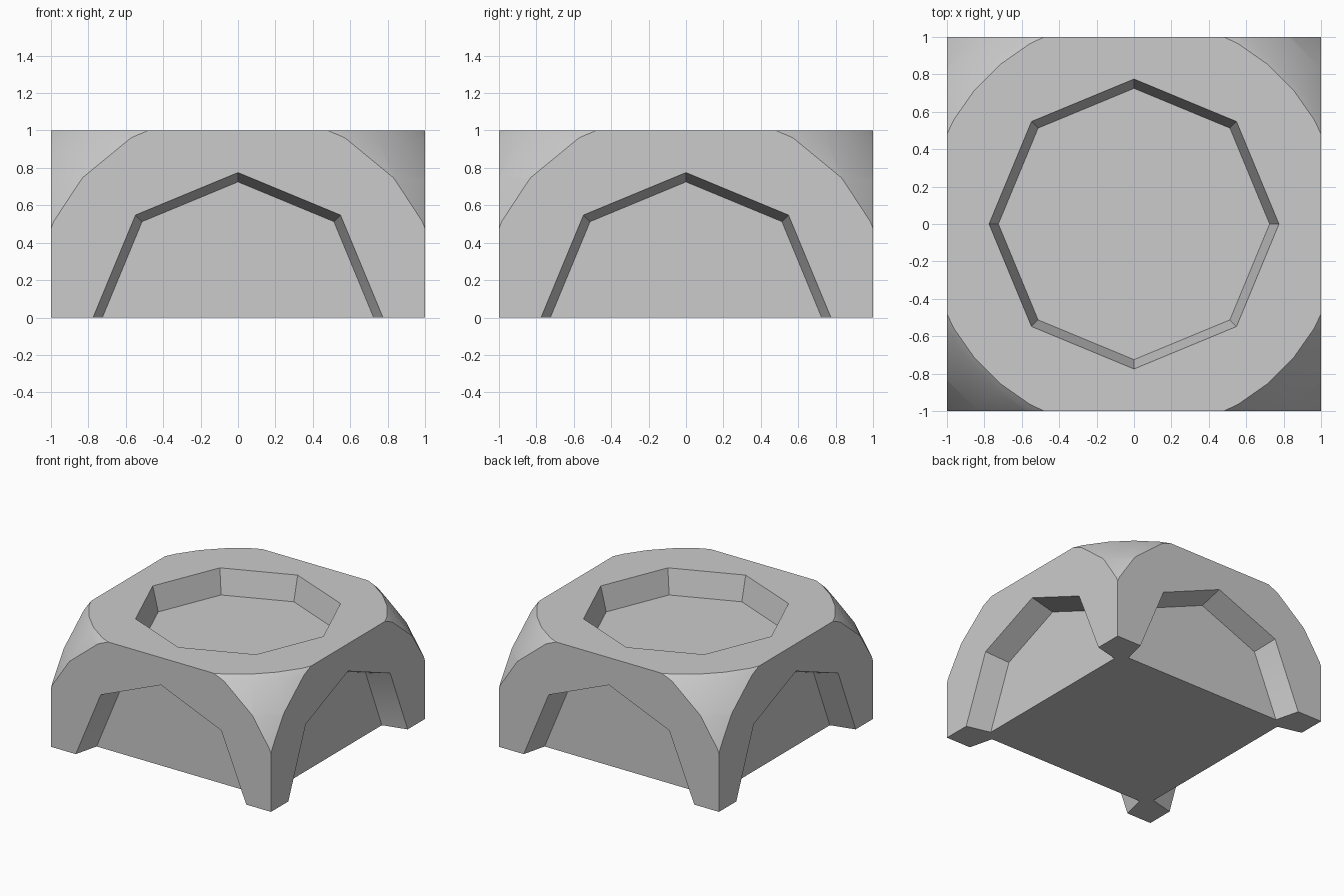
import bpy
import bmesh
from math import radians
from mathutils import Matrix

if "Cube" in bpy.data.objects:
    bpy.data.objects.remove(bpy.data.objects["Cube"], do_unlink=True)

SPHERE_RADIUS = 1.5
RECESS_DEPTH = 0.2
FLOOR_RADIUS = 0.725
RIM_RADIUS = 0.775

grey = bpy.data.materials.new("plain grey")
grey.use_nodes = True
colour = (0.6, 0.6, 0.6, 1)
grey.diffuse_color = colour
grey.node_tree.nodes["Principled BSDF"].inputs["Base Color"].default_value = colour


def make_object(name, bm):
    mesh = bpy.data.meshes.new(name)
    bm.to_mesh(mesh)
    bm.free()
    mesh.materials.append(grey)
    obj = bpy.data.objects.new(name, mesh)
    bpy.context.collection.objects.link(obj)
    return obj


def apply_boolean(target, cutter, operation):
    cutter.hide_render = True
    mod = target.modifiers.new(cutter.name, "BOOLEAN")
    mod.operation = operation
    mod.solver = "EXACT"
    mod.object = cutter
    bpy.context.view_layer.objects.active = target
    bpy.ops.object.modifier_apply(modifier=mod.name)
    bpy.data.objects.remove(cutter, do_unlink=True)


# Half-height block standing on the ground
bm = bmesh.new()
bmesh.ops.create_cube(bm, size=2)
for v in bm.verts:
    v.co.z = max(v.co.z, 0)
body = make_object("recessed_block", bm)

# Round the upper corners with a sphere
bm = bmesh.new()
bmesh.ops.create_uvsphere(bm, u_segments=36, v_segments=18, radius=SPHERE_RADIUS)
apply_boolean(body, make_object("corner_rounder", bm), "INTERSECT")

# Tapered octagonal recess in the top and in each side
tilts = [Matrix.Identity(4)]
for quarter in range(4):
    tilts.append(Matrix.Rotation(radians(90 * quarter), 4, "Z")
                 @ Matrix.Rotation(radians(90), 4, "X"))
for tilt in tilts:
    bm = bmesh.new()
    bmesh.ops.create_cone(
        bm, cap_ends=True, segments=8, radius1=FLOOR_RADIUS,
        radius2=2 * RIM_RADIUS - FLOOR_RADIUS, depth=2 * RECESS_DEPTH,
        matrix=tilt @ Matrix.Translation((0, 0, 1)))
    apply_boolean(body, make_object("recess_cutter", bm), "DIFFERENCE")

# Smooth the rounded corners, keep the other edges crisp
bpy.ops.object.select_all(action="DESELECT")
body.select_set(True)
bpy.context.view_layer.objects.active = body
bpy.ops.object.shade_smooth_by_angle(angle=radians(30))
